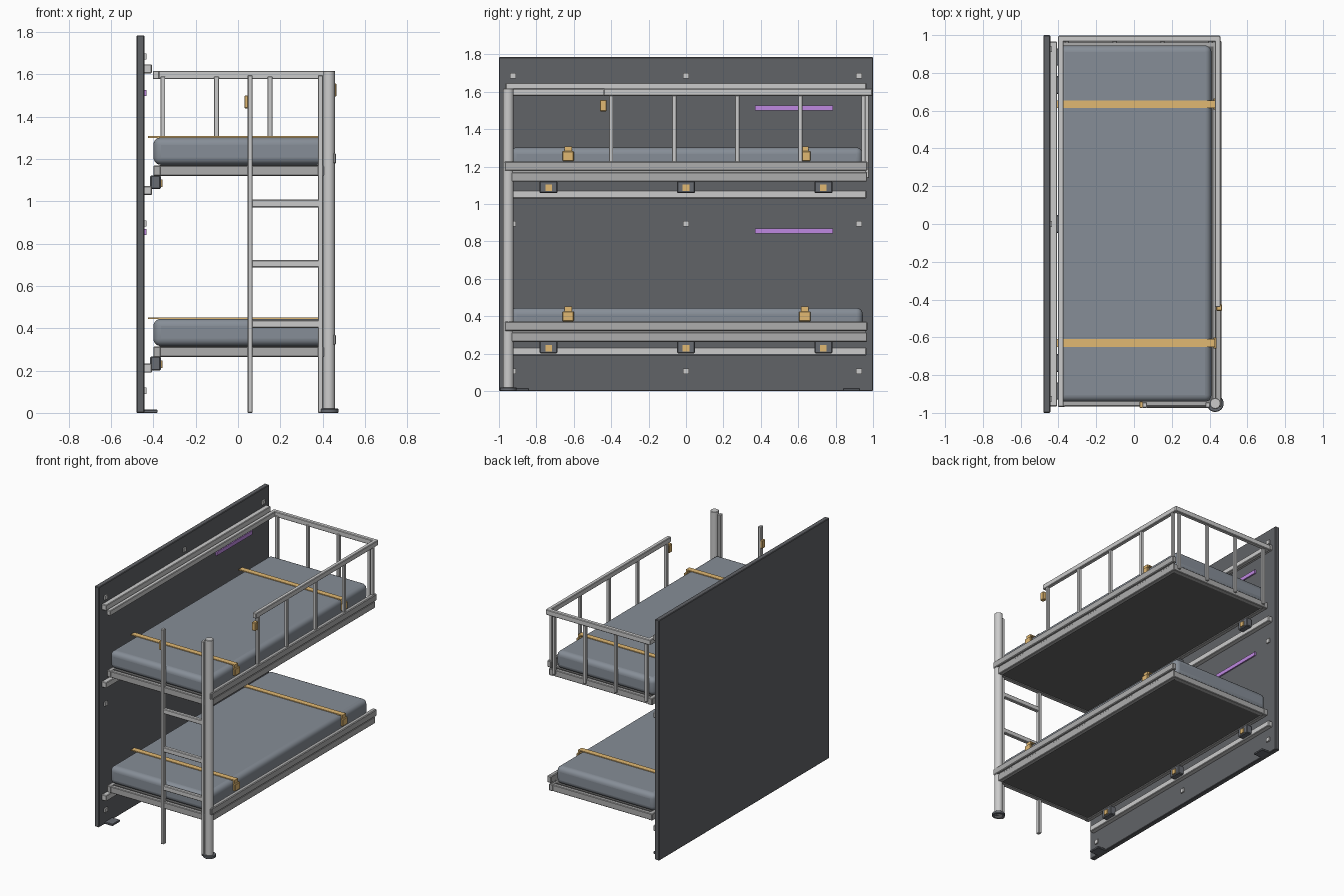
import bpy, bmesh, math
from mathutils import Vector

if "Cube" in bpy.data.objects:
    bpy.data.objects.remove(bpy.data.objects["Cube"])


def material(name, color):
    m = bpy.data.materials.new(name)
    m.diffuse_color = (*color, 1)
    m.use_nodes = True
    m.node_tree.nodes["Principled BSDF"].inputs["Base Color"].default_value = m.diffuse_color
    return m


PANEL = material("dark_panel", (0.12, 0.125, 0.135))
DECK = material("deck_grey", (0.13, 0.13, 0.13))
METAL = material("light_metal", (0.52, 0.53, 0.54))
FRAME = material("frame_metal", (0.42, 0.42, 0.42))
BRACKET = material("bracket_grey", (0.14, 0.15, 0.17))
FABRIC = material("mattress_fabric", (0.24, 0.27, 0.31))
TAN = material("tan_strap", (0.75, 0.48, 0.17))
VIOLET = material("violet_strip", (0.52, 0.25, 0.75))


def finish(name, bm, mat, bevel=0, segments=1):
    me = bpy.data.meshes.new(name)
    bm.to_mesh(me)
    bm.free()
    ob = bpy.data.objects.new(name, me)
    bpy.context.collection.objects.link(ob)
    me.materials.append(mat)
    if bevel:
        mod = ob.modifiers.new("bevel", 'BEVEL')
        mod.width, mod.segments = bevel, segments
    return ob


def smooth(ob):
    bpy.ops.object.select_all(action='DESELECT')
    ob.select_set(True)
    bpy.context.view_layer.objects.active = ob
    bpy.ops.object.shade_smooth_by_angle(angle=math.radians(35))


def box(name, x, y, z, mat, bevel=0.0, segments=1):
    """Box from (min, max) ranges on each axis."""
    bm = bmesh.new()
    bmesh.ops.create_cube(bm, size=1)
    for v in bm.verts:
        v.co = Vector([(r[0] + r[1]) / 2 + c * (r[1] - r[0]) for r, c in zip((x, y, z), v.co)])
    return finish(name, bm, mat, bevel, segments)


def around(c, size):
    return (c - size / 2, c + size / 2)


def cylinder(name, x, y, z, r, mat, bevel=0.003):
    bm = bmesh.new()
    bmesh.ops.create_cone(bm, cap_ends=True, segments=24, radius1=r, radius2=r, depth=z[1] - z[0])
    bmesh.ops.translate(bm, verts=bm.verts, vec=(x, y, sum(z) / 2))
    ob = finish(name, bm, mat)
    mod = ob.modifiers.new("bevel", 'BEVEL')
    mod.width, mod.limit_method = bevel, 'ANGLE'
    smooth(ob)


# Wall panel with feet, fixings, mounting rails and light strips
box("wall_panel", (-0.48, -0.443), (-1, 1), (0, 1.785), PANEL, 0.004)
for s in (-1, 1):
    box("wall_foot", (-0.465, -0.38), around(s * 0.885, 0.09), (0, 0.015), BRACKET, 0.003)
for z in (0.105, 0.895, 1.685):
    for y in (-0.925, 0, 0.925):
        box("wall_fixing", (-0.445, -0.433), around(y, 0.03), around(z, 0.03), METAL)
for z in (0.19, 1.03, 1.605):
    box("wall_rail", (-0.445, -0.407), (-0.965, 0.965), (z, z + 0.043), METAL, 0.004)
for z in (0.855, 1.513):
    box("reading_strip", (-0.445, -0.433), (0.37, 0.787), around(z, 0.028), VIOLET)


# One bunk: z0 is the underside of its frame
def bunk(label, z0):
    top = z0 + 0.05
    for x in ((-0.4, -0.365), (0.415, 0.45)):
        box(label + "_frame_side", x, (-0.968, 0.968), (z0, top), FRAME, 0.004)
    for y in ((-0.966, -0.93), (0.93, 0.966)):
        box(label + "_frame_end", (-0.398, 0.448), y, (z0 + 0.001, top - 0.001), FRAME, 0.004)
    box(label + "_edge_lip", (0.43, 0.463), (-0.97, 0.97), (top + 0.008, top + 0.058), FRAME, 0.005)
    box(label + "_lip_seam", (0.433, 0.447), (-0.96, 0.96), (top - 0.004, top + 0.012), FRAME)
    box(label + "_deck", (-0.37, 0.42), (-0.94, 0.94), (z0 + 0.006, top + 0.003), DECK)
    smooth(box(label + "_mattress", (-0.4, 0.41), (-0.94, 0.945), (top + 0.003, top + 0.132),
               FABRIC, 0.035, 5))
    for y in (-0.63, 0.635):
        box(label + "_strap", (-0.425, 0.428), around(y, 0.04), (top + 0.13, top + 0.138), TAN)
        box(label + "_strap_drop", (0.415, 0.428), around(y, 0.04), (top + 0.06, top + 0.138), TAN)
        box(label + "_buckle", (0.42, 0.438), around(y, 0.06), (top + 0.06, top + 0.112), TAN, 0.003)
    for y in (-0.735, 0, 0.735):
        box(label + "_hinge", (-0.415, -0.365), around(y, 0.095), (z0 - 0.062, z0 + 0.003), BRACKET, 0.005)
        box(label + "_hinge_latch", (-0.37, -0.358), around(y, 0.035), around(z0 - 0.034, 0.035), TAN)


bunk("lower_bunk", 0.263)
bunk("upper_bunk", 1.12)

# Guard rail around the upper bunk
gz = (1.578, 1.617)
box("guard_wall_rail", (-0.403, -0.372), (-0.968, 0.995), gz, METAL, 0.004)
box("guard_back_rail", (-0.4, 0.455), (0.965, 0.997), gz, METAL, 0.004)
box("guard_side_rail", (0.428, 0.458), (-0.44, 0.995), gz, METAL, 0.004)
for i in range(5):
    box("guard_side_post", around(0.443, 0.022), around(-0.4 + i * 0.337, 0.022), (1.21, 1.59), METAL, 0.002)
for i in range(4):
    box("guard_back_post", around(-0.355 + i * 0.253, 0.022), around(0.968, 0.022), (1.14, 1.59), METAL, 0.002)
box("guard_latch", (0.435, 0.466), around(-0.442, 0.036), (1.495, 1.557), TAN, 0.004)

# Corner post and its floor flange
cylinder("corner_post", 0.43, -0.95, (0, 1.617), 0.029, METAL)
cylinder("post_flange", 0.43, -0.95, (0, 0.02), 0.045, BRACKET)

# Ladder
for x in (0.057, 0.39):
    box("ladder_stile", around(x, 0.025), (-0.974, -0.943), (0, 1.597), METAL, 0.004)
for z in (0.42, 0.705, 0.99):
    box("ladder_rung", (0.065, 0.385), (-0.973, -0.945), around(z, 0.036), METAL, 0.004)
box("ladder_latch", (0.03, 0.047), around(-0.957, 0.034), (1.44, 1.5), TAN, 0.003)
